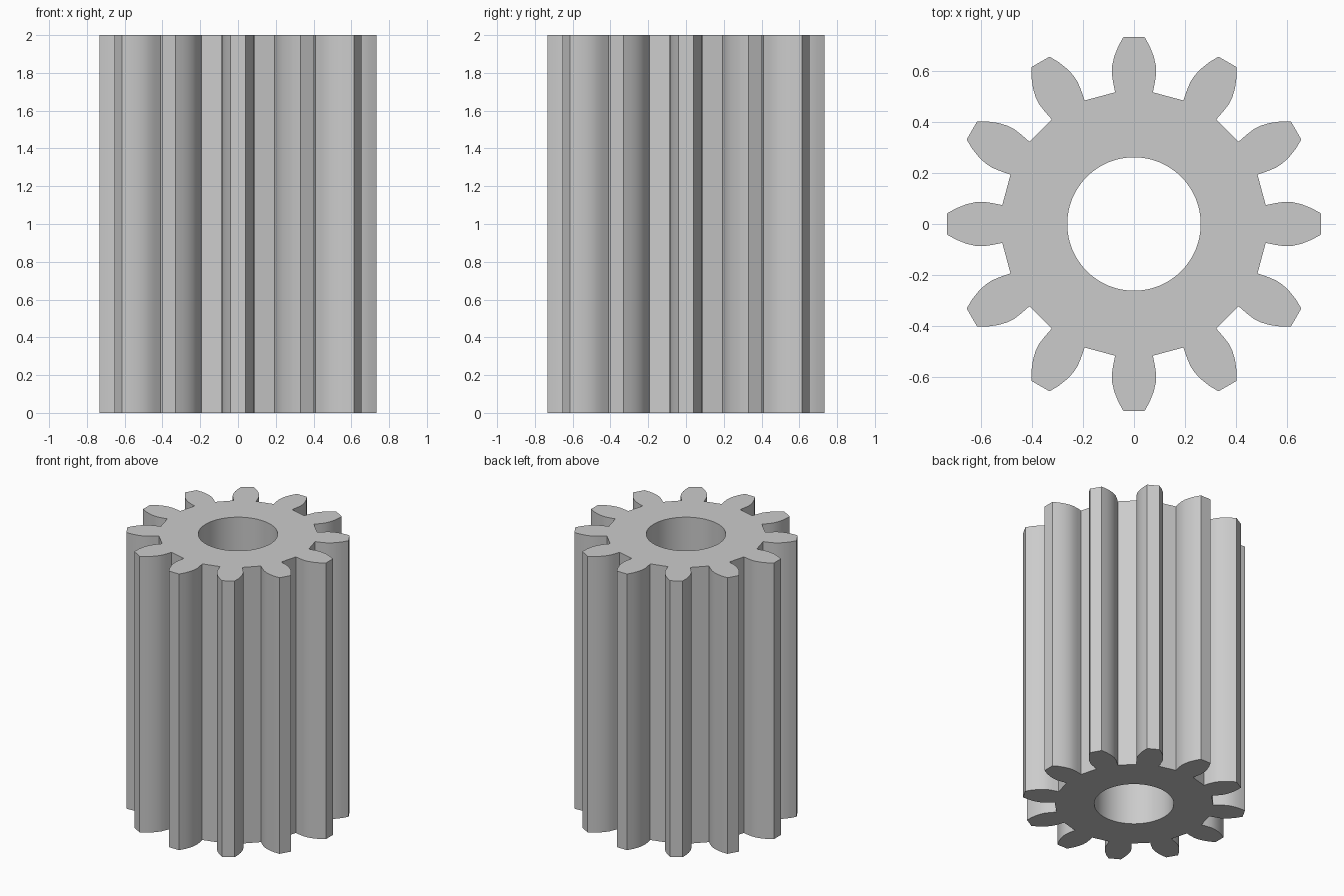
import bpy
import bmesh
import math
from mathutils import Matrix, Vector

cube = bpy.data.objects.get("Cube")
if cube:
    bpy.data.objects.remove(cube, do_unlink=True)

TEETH = 12
HEIGHT = 2.0
HOLE_RADIUS = 0.261
HOLE_SIDES = 64

# Right flank of the tooth pointing along +y, from root to tip
FLANK = [(0.074, 0.515), (0.082, 0.555), (0.087, 0.590), (0.085, 0.622),
         (0.077, 0.656), (0.062, 0.694), (0.041, 0.732)]


def tooth_outline():
    """Left flank up, right flank down."""
    left = [Vector((-x, y, 0)) for x, y in FLANK]
    right = [Vector((x, y, 0)) for x, y in reversed(FLANK)]
    return left + right


def add_loop(bm, points):
    verts = [bm.verts.new(p) for p in points]
    return [bm.edges.new((v, verts[(i + 1) % len(verts)]))
            for i, v in enumerate(verts)]


# Toothed outline and round bore
outline = []
for i in range(TEETH):
    turn = Matrix.Rotation(-i * math.tau / TEETH, 3, 'Z')
    outline += [turn @ p for p in tooth_outline()]
bore = [Vector((math.cos(a), math.sin(a), 0)) * HOLE_RADIUS
        for a in (math.tau * i / HOLE_SIDES for i in range(HOLE_SIDES))]

# Fill the ring-shaped section and extrude it to full height
bm = bmesh.new()
edges = add_loop(bm, outline) + add_loop(bm, bore)
bmesh.ops.triangle_fill(bm, edges=edges, use_beauty=True, normal=(0, 0, 1))
result = bmesh.ops.extrude_face_region(bm, geom=bm.faces[:], use_keep_orig=True)
top = [g for g in result["geom"] if isinstance(g, bmesh.types.BMVert)]
bmesh.ops.translate(bm, verts=top, vec=(0, 0, HEIGHT))
bmesh.ops.recalc_face_normals(bm, faces=bm.faces[:])
mesh = bpy.data.meshes.new("pinion_gear")
bm.to_mesh(mesh)
bm.free()

gear = bpy.data.objects.new("pinion_gear", mesh)
bpy.context.collection.objects.link(gear)

# Plain grey metal
grey = bpy.data.materials.new("grey")
grey.use_nodes = True
colour = (0.6, 0.6, 0.6, 1)
grey.diffuse_color = colour
grey.node_tree.nodes["Principled BSDF"].inputs["Base Color"].default_value = colour
mesh.materials.append(grey)

# Smooth flanks and bore, crisp tips, roots and end faces
bpy.ops.object.select_all(action='DESELECT')
gear.select_set(True)
bpy.context.view_layer.objects.active = gear
bpy.ops.object.shade_smooth_by_angle(angle=math.radians(30))
